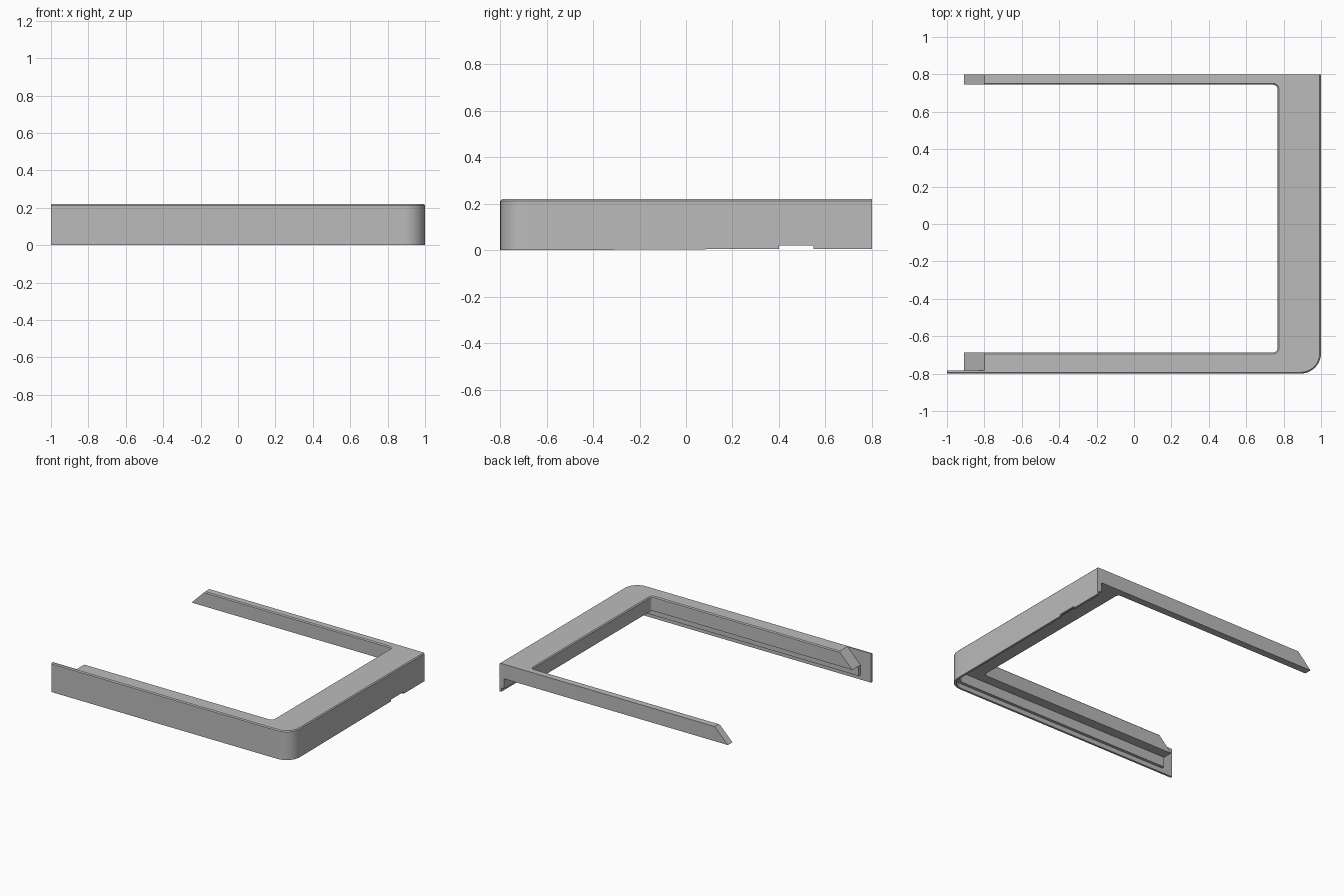
import bpy, bmesh, math

cube = bpy.data.objects.get("Cube")
if cube:
    bpy.data.objects.remove(cube, do_unlink=True)

grey = bpy.data.materials.new("light grey")
grey.use_nodes = True
colour = (0.5, 0.5, 0.5, 1)
grey.diffuse_color = colour
bsdf = next(n for n in grey.node_tree.nodes if n.type == 'BSDF_PRINCIPLED')
bsdf.inputs["Base Color"].default_value = colour

HALF_Y, TOP, MID = 0.8, 0.22, 0.11
RADIUS, WALL, CHAMFER = 0.11, 0.016, 0.007


def arc(cx, cy, r, start, end, n=12):
    return [(cx + r * math.cos(math.radians(start + (end - start) * i / n)),
             cy + r * math.sin(math.radians(start + (end - start) * i / n)))
            for i in range(n + 1)]


def outer_path(d, x_start, stations=()):
    """Front and side run of the shell, moved inwards by d."""
    corner = arc(1 - RADIUS, -HALF_Y + RADIUS, RADIUS - d, -90, 0)
    side = [(1 - d, y) for y in stations] + [(1 - d, HALF_Y)]
    return [(x_start, -HALF_Y + d)] + corner + side


def skin(name, loops):
    """Join matching closed loops with quads and cap both ends."""
    bm = bmesh.new()
    rings = [[bm.verts.new(p) for p in loop] for loop in loops]
    n = len(rings[0])
    for a, b in zip(rings, rings[1:]):
        for i in range(n):
            j = (i + 1) % n
            bm.faces.new((a[i], a[j], b[j], b[i]))
    bm.faces.new(rings[0][::-1])
    bm.faces.new(rings[-1])
    bmesh.ops.recalc_face_normals(bm, faces=bm.faces)
    mesh = bpy.data.meshes.new(name)
    bm.to_mesh(mesh)
    bm.free()
    mesh.materials.append(grey)
    obj = bpy.data.objects.new(name, mesh)
    bpy.context.collection.objects.link(obj)
    bpy.ops.object.select_all(action='DESELECT')
    obj.select_set(True)
    bpy.context.view_layer.objects.active = obj
    bpy.ops.object.shade_smooth_by_angle(angle=math.radians(30))
    return obj


def sweep(name, section, x_start, stations=(), base=lambda y: 0):
    """Carry a (depth, height) section along the outer path."""
    paths = [(outer_path(d, x_start, stations), z) for d, z in section]
    loops = []
    for i in range(len(paths[0][0])):
        loops.append([(*p[i], z if z else base(p[i][1])) for p, z in paths])
    return skin(name, loops)


# Outer wall, with a small cable notch in the bottom of the side
def wall_base(y):
    if y < -0.69:
        return 0
    return 0.02 if 0.4 < y < 0.55 else 0.006


sweep("outer_wall",
      [(0, 0), (0, TOP - CHAMFER), (CHAMFER, TOP), (WALL, TOP), (WALL, 0)],
      -1, (0.4, 0.401, 0.549, 0.55), wall_base)

# Inner rib below the top frame
sweep("inner_rib", [(WALL, 0.035), (WALL, MID), (0.038, MID), (0.038, 0.035)], -0.91)


# Open top frame with sloping arm ends and a softened inner top edge
def frame_loop(z, c):
    x_end = -0.8 - (TOP - z)
    x_in, y_back, y_front, r = 0.768, 0.745, -0.687, 0.025
    points = outer_path(WALL, x_end)
    points += [(x_end, HALF_Y), (x_end, y_back + c)]
    points += arc(x_in - r, y_back - r, r + c, 90, 0, 6)
    points += arc(x_in - r, y_front + r, r + c, 0, -90, 6)
    points += [(x_end, y_front - c)]
    return [(x, y, z) for x, y in points]


skin("top_frame", [frame_loop(MID, 0), frame_loop(TOP - CHAMFER, 0), frame_loop(TOP, CHAMFER)])
